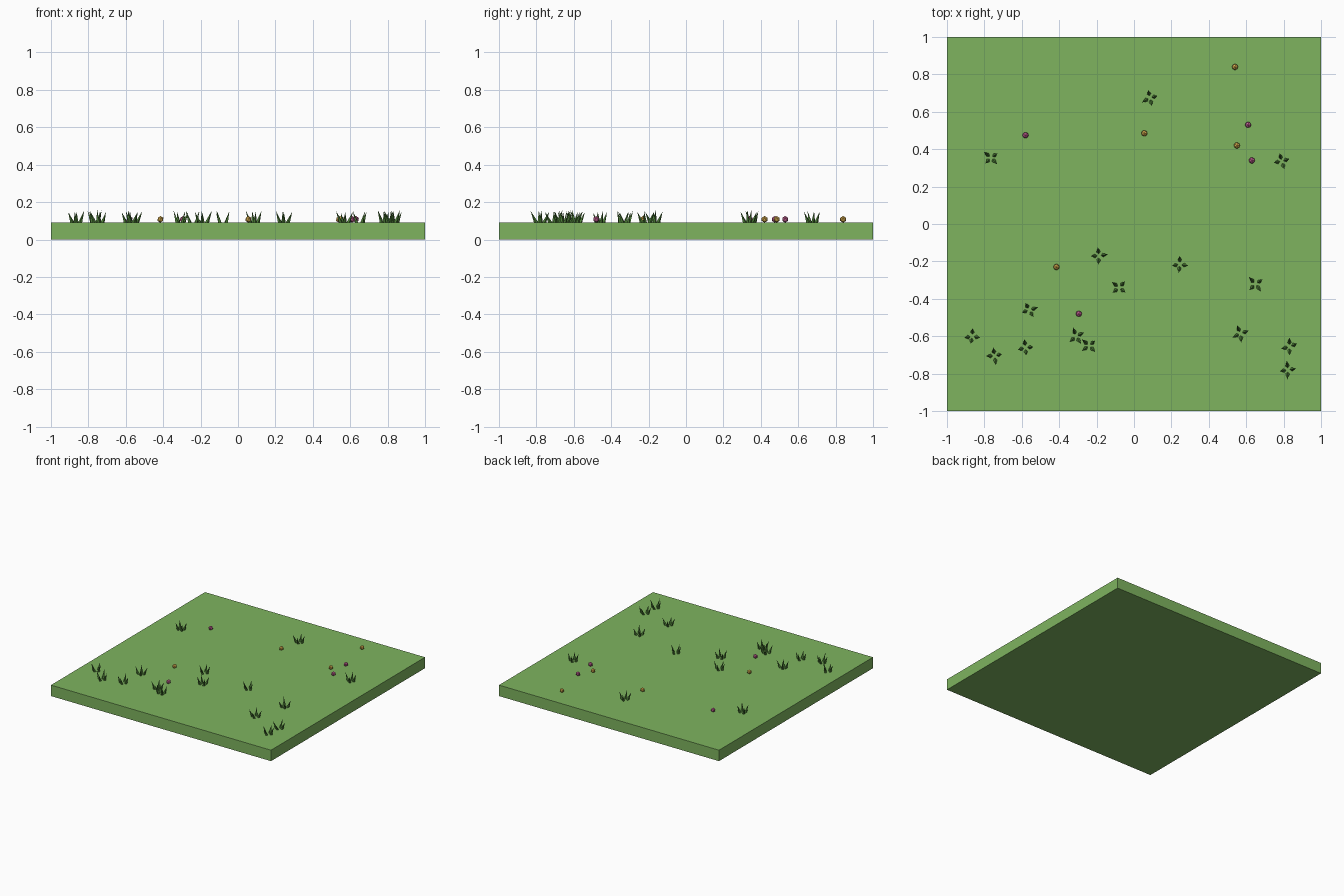
import bpy, bmesh, math, random
from mathutils import Vector, Matrix

if "Cube" in bpy.data.objects:
    bpy.data.objects.remove(bpy.data.objects["Cube"])

random.seed(4)

def mat(name, rgb):
    m = bpy.data.materials.new(name)
    lin = [((c / 255 + 0.055) / 1.055) ** 2.4 for c in rgb]
    m.diffuse_color = (*lin, 1)
    m.use_nodes = True
    m.node_tree.nodes["Principled BSDF"].inputs["Base Color"].default_value = m.diffuse_color
    return m

lawn_green = mat("lawn green", (126, 180, 95))
blade_green = mat("blade green", (78, 128, 56))
gold = mat("flower gold", (222, 178, 80))
pink = mat("flower pink", (200, 98, 150))

def make(name, bm, material):
    me = bpy.data.meshes.new(name)
    bm.to_mesh(me)
    bm.free()
    me.materials.append(material)
    ob = bpy.data.objects.new(name, me)
    bpy.context.collection.objects.link(ob)
    return ob

TOP = 0.09

# Lawn slab
bm = bmesh.new()
bmesh.ops.create_cube(bm, size=1, matrix=Matrix.Translation((0, 0, TOP / 2)) @ Matrix.Diagonal((2, 2, TOP, 1)))
make("lawn_slab", bm, lawn_green)

# Grass tufts: four four-sided spikes leaning outwards
def tuft(x, y, turn):
    bm = bmesh.new()
    for i in range(4):
        a = math.radians(turn + i * 90 + random.uniform(-12, 12))
        lean = random.uniform(0.30, 0.45)
        length = random.uniform(0.062, 0.074)
        m = (Matrix.Translation((x, y, TOP - 0.002)) @ Matrix.Rotation(a, 4, 'Z')
             @ Matrix.Translation((0.021, 0, 0)) @ Matrix.Rotation(lean, 4, 'Y')
             @ Matrix.Translation((0, 0, length / 2)))
        bmesh.ops.create_cone(bm, cap_ends=True, segments=4, radius1=0.011,
                              radius2=0, depth=length, matrix=m)
    make("grass_tuft", bm, blade_green)

for x, y, turn in [(0.085, 0.675, 20), (-0.765, 0.355, 40), (0.79, 0.335, 10), (-0.187, -0.17, 0),
                   (0.245, -0.215, 0), (-0.08, -0.34, 50), (0.65, -0.32, 40), (-0.56, -0.46, 20),
                   (-0.865, -0.60, 0), (-0.745, -0.705, 10), (-0.58, -0.66, 10), (-0.31, -0.60, 30),
                   (-0.24, -0.65, 40), (0.57, -0.585, 15), (0.832, -0.655, 10), (0.823, -0.78, 0)]:
    tuft(x, y, turn)

# Small round flowers
def flower(x, y, material, name):
    bm = bmesh.new()
    bmesh.ops.create_icosphere(bm, subdivisions=1, radius=0.018,
                               matrix=Matrix.Translation((x, y, TOP + 0.018)))
    make(name, bm, material)

for x, y in [(0.54, 0.84), (0.055, 0.485), (0.55, 0.42), (-0.415, -0.23)]:
    flower(x, y, gold, "gold_flower")
for x, y in [(-0.58, 0.475), (0.61, 0.53), (0.63, 0.34), (-0.295, -0.48)]:
    flower(x, y, pink, "pink_flower")
